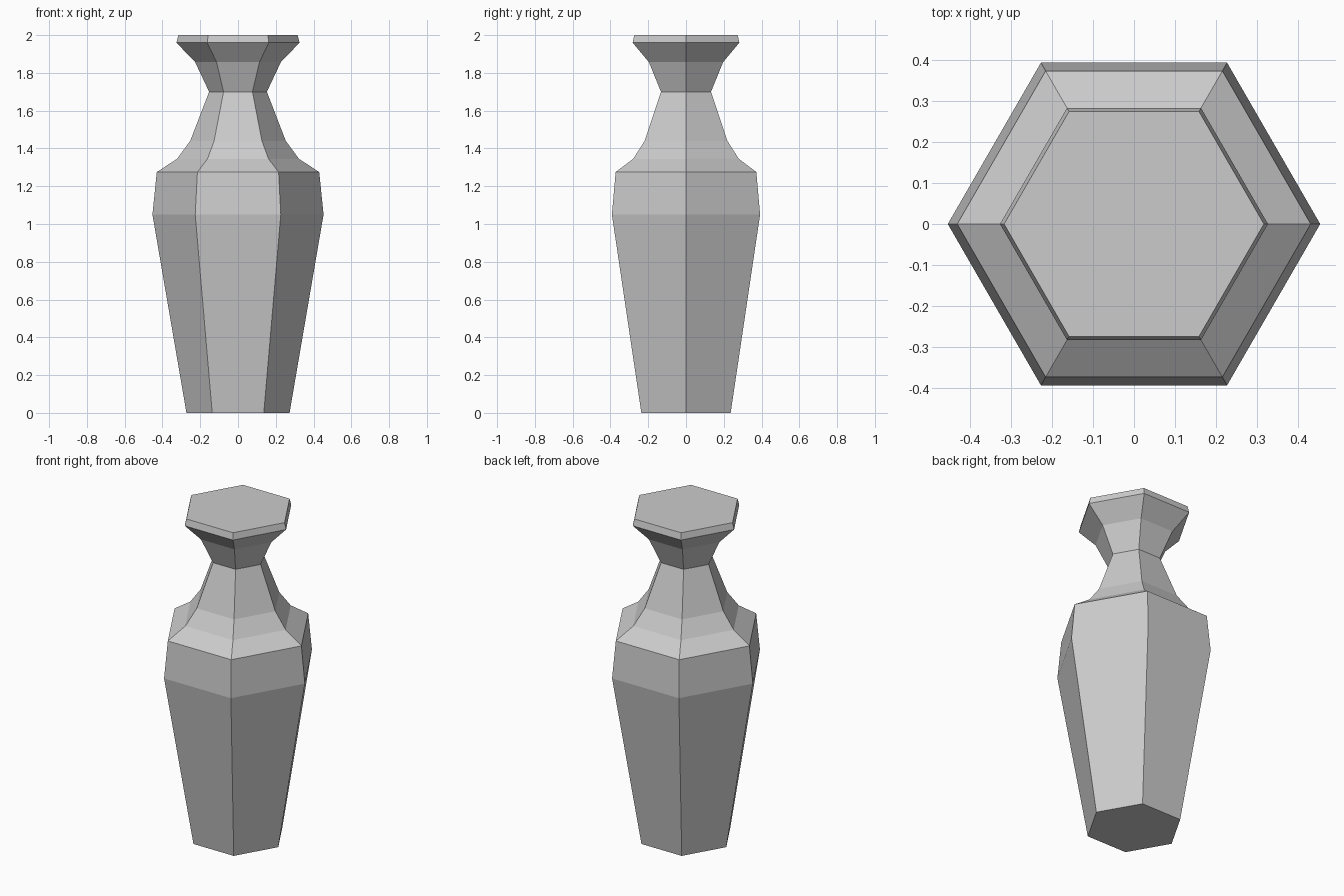
import bpy, bmesh
from math import cos, sin, pi

if "Cube" in bpy.data.objects:
    bpy.data.objects.remove(bpy.data.objects["Cube"])

SIDES = 6

# Vase profile: (corner radius, height)
PROFILE = [(0.273, 0.0), (0.453, 1.05), (0.43, 1.275), (0.323, 1.345),
           (0.253, 1.44), (0.153, 1.70), (0.227, 1.857), (0.326, 1.96),
           (0.316, 2.0)]


def lathe(name, profile, sides):
    """Stack flat-sided rings into a closed solid."""
    bm = bmesh.new()
    rings = [[bm.verts.new((r * cos(2 * pi * i / sides), r * sin(2 * pi * i / sides), z))
              for i in range(sides)] for r, z in profile]
    for low, high in zip(rings, rings[1:]):
        for i in range(sides):
            j = (i + 1) % sides
            bm.faces.new((low[i], low[j], high[j], high[i]))
    # Base and lid
    bm.faces.new(rings[0][::-1])
    bm.faces.new(rings[-1])
    mesh = bpy.data.meshes.new(name)
    bm.to_mesh(mesh)
    bm.free()
    obj = bpy.data.objects.new(name, mesh)
    bpy.context.collection.objects.link(obj)
    return obj


# Six-sided vase
lathe("vase", PROFILE, SIDES)
